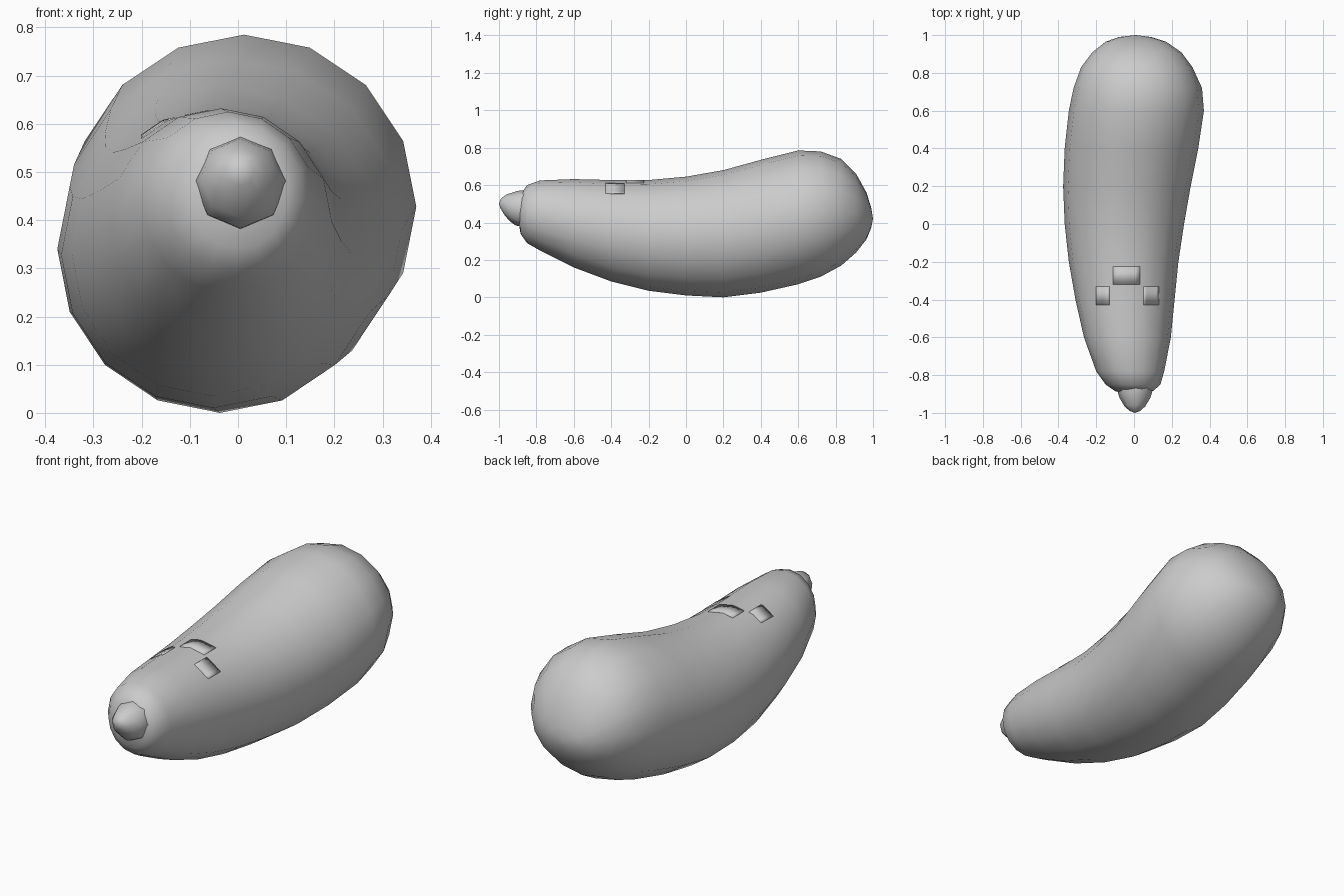
import bpy
import bmesh
from math import sin, cos, pi
from mathutils import Vector
from mathutils.bvhtree import BVHTree

cube = bpy.data.objects.get("Cube")
if cube:
    bpy.data.objects.remove(cube)


def make_material(name, color):
    mat = bpy.data.materials.new(name)
    mat.use_nodes = True
    mat.diffuse_color = color
    mat.node_tree.nodes["Principled BSDF"].inputs["Base Color"].default_value = color
    return mat


grey = make_material("plain_grey", (0.6, 0.6, 0.6, 1))


def add_object(name, bm):
    bmesh.ops.recalc_face_normals(bm, faces=bm.faces)
    for face in bm.faces:
        face.smooth = True
    mesh = bpy.data.meshes.new(name)
    bm.to_mesh(mesh)
    mesh.materials.append(grey)
    obj = bpy.data.objects.new(name, mesh)
    bpy.context.collection.objects.link(obj)
    return obj


def loft(rings, start, end):
    """Skin closed rings of points and close both ends with a pole point."""
    bm = bmesh.new()
    loops = [[bm.verts.new(p) for p in ring] for ring in rings]
    count = len(loops[0])
    for a, b in zip(loops, loops[1:]):
        for i in range(count):
            j = (i + 1) % count
            bm.faces.new((a[i], a[j], b[j], b[i]))
    for pole, loop in ((start, loops[0]), (end, loops[-1])):
        tip = bm.verts.new(pole)
        for i in range(count):
            bm.faces.new((tip, loop[i], loop[(i + 1) % count]))
    return bm


def body_ring(y, left, right, low, high, sides=16):
    cx, cz = (left + right) / 2, (low + high) / 2
    rx, rz = (right - left) / 2, (high - low) / 2
    angles = [2 * pi * i / sides for i in range(sides)]
    return [Vector((cx + rx * cos(a), y, cz + rz * sin(a))) for a in angles]


# Body: bent, tapering fruit; each row is y, x range, z range
sections = [
    (-.885, -.1, .1, .34, .55),
    (-.85, -.15, .14, .29, .6),
    (-.78, -.2, .16, .25, .625),
    (-.6, -.265, .195, .16, .632),
    (-.4, -.31, .215, .085, .627),
    (-.2, -.345, .235, .035, .627),
    (0, -.367, .265, .01, .645),
    (.2, -.375, .3, 0, .68),
    (.4, -.367, .34, .025, .735),
    (.6, -.345, .37, .07, .785),
    (.72, -.32, .36, .11, .78),
    (.83, -.28, .31, .17, .74),
    (.91, -.22, .25, .24, .66),
    (.965, -.15, .17, .31, .56),
    (.99, -.08, .09, .37, .48),
]
body_bm = loft([body_ring(*s) for s in sections], (0, -.9, .44), (.01, 1, .42))
surface = BVHTree.FromBMesh(body_bm)
add_object("body", body_bm)


# Stem: stubby eight-sided nub leaning upward
def stem_ring(y, z, radius, lean, sides=8):
    ring = []
    for i in range(sides):
        a = 2 * pi * i / sides + pi / 2
        ring.append(Vector((.005 + radius * cos(a), y + lean * radius * sin(a),
                            z + radius * sin(a))))
    return ring


stem = [(-.82, .47, .09, .4), (-.87, .48, .097, .4), (-.92, .487, .082, .25),
        (-.965, .495, .055, .1), (-.99, .5, .028, 0)]
add_object("stem", loft([stem_ring(*s) for s in stem], (0, -.8, .46), (.005, -1, .5)))


# Thin curved strips lying on the upper side of the body
def strip(name, x_range, y_range, lift, steps=6):
    bm = bmesh.new()
    rows = []
    for y in y_range:
        row = []
        for i in range(steps + 1):
            x = x_range[0] + (x_range[1] - x_range[0]) * i / steps
            hit = surface.ray_cast(Vector((x, y, 2)), Vector((0, 0, -1)))
            row.append(bm.verts.new(hit[0] + hit[1] * lift))
        rows.append(row)
    for i in range(steps):
        bm.faces.new((rows[0][i], rows[0][i + 1], rows[1][i + 1], rows[1][i]))
    obj = add_object(name, bm)
    thick = obj.modifiers.new("thickness", "SOLIDIFY")
    thick.thickness = .006
    thick.offset = 0


strip("rear_strip", (-.11, .03), (-.32, -.225), .006)
strip("front_strip_left", (.05, .13), (-.43, -.33), .001)
strip("front_strip_right", (-.2, -.13), (-.43, -.33), .001)
